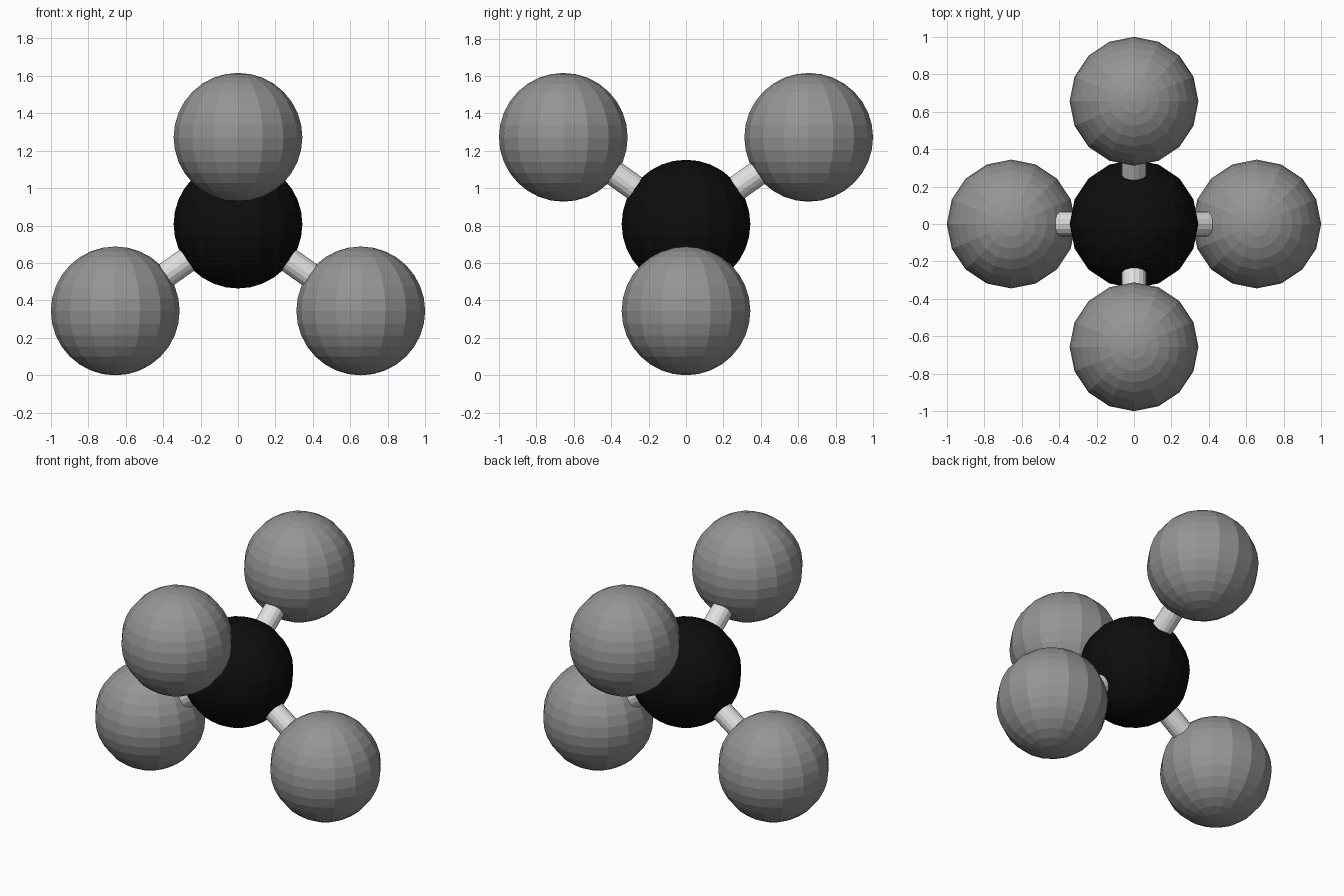
import bpy
from mathutils import Vector

if "Cube" in bpy.data.objects:
    bpy.data.objects.remove(bpy.data.objects["Cube"])

BALL_R = 0.344
ROD_R = 0.068
CENTRE = Vector((0, 0, 0.808))
SPREAD, RISE = 0.656, 0.464   # tetrahedral offsets of the outer balls


def material(name, rgb):
    mat = bpy.data.materials.new(name)
    mat.diffuse_color = (*rgb, 1)
    mat.use_nodes = True
    mat.node_tree.nodes["Principled BSDF"].inputs["Base Color"].default_value = mat.diffuse_color
    return mat


black = material("black", (0.004, 0.004, 0.004))
grey = material("mid grey", (0.3, 0.3, 0.3))
pale = material("pale grey", (0.75, 0.75, 0.75))


def finish(name, mat):
    obj = bpy.context.object
    obj.name = name
    obj.data.materials.append(mat)


def ball(name, pos, mat):
    bpy.ops.mesh.primitive_uv_sphere_add(segments=16, ring_count=16,
                                         radius=BALL_R, location=pos)
    finish(name, mat)


def rod(name, start, end, mat):
    axis = end - start
    # stop just inside each ball
    length = axis.length - 2 * BALL_R * 0.9
    bpy.ops.mesh.primitive_cylinder_add(
        vertices=16, radius=ROD_R, depth=length, location=(start + end) / 2,
        rotation=axis.to_track_quat('Z', 'Y').to_euler())
    finish(name, mat)


# Central ball
ball("centre_ball", CENTRE, black)

# Four outer balls, each joined to the centre by a rod
offsets = {
    "lower_left": (-SPREAD, 0, -RISE),
    "lower_right": (SPREAD, 0, -RISE),
    "upper_front": (0, -SPREAD, RISE),
    "upper_back": (0, SPREAD, RISE),
}
for side, offset in offsets.items():
    pos = CENTRE + Vector(offset)
    ball(side + "_ball", pos, grey)
    rod(side + "_rod", CENTRE, pos, pale)
